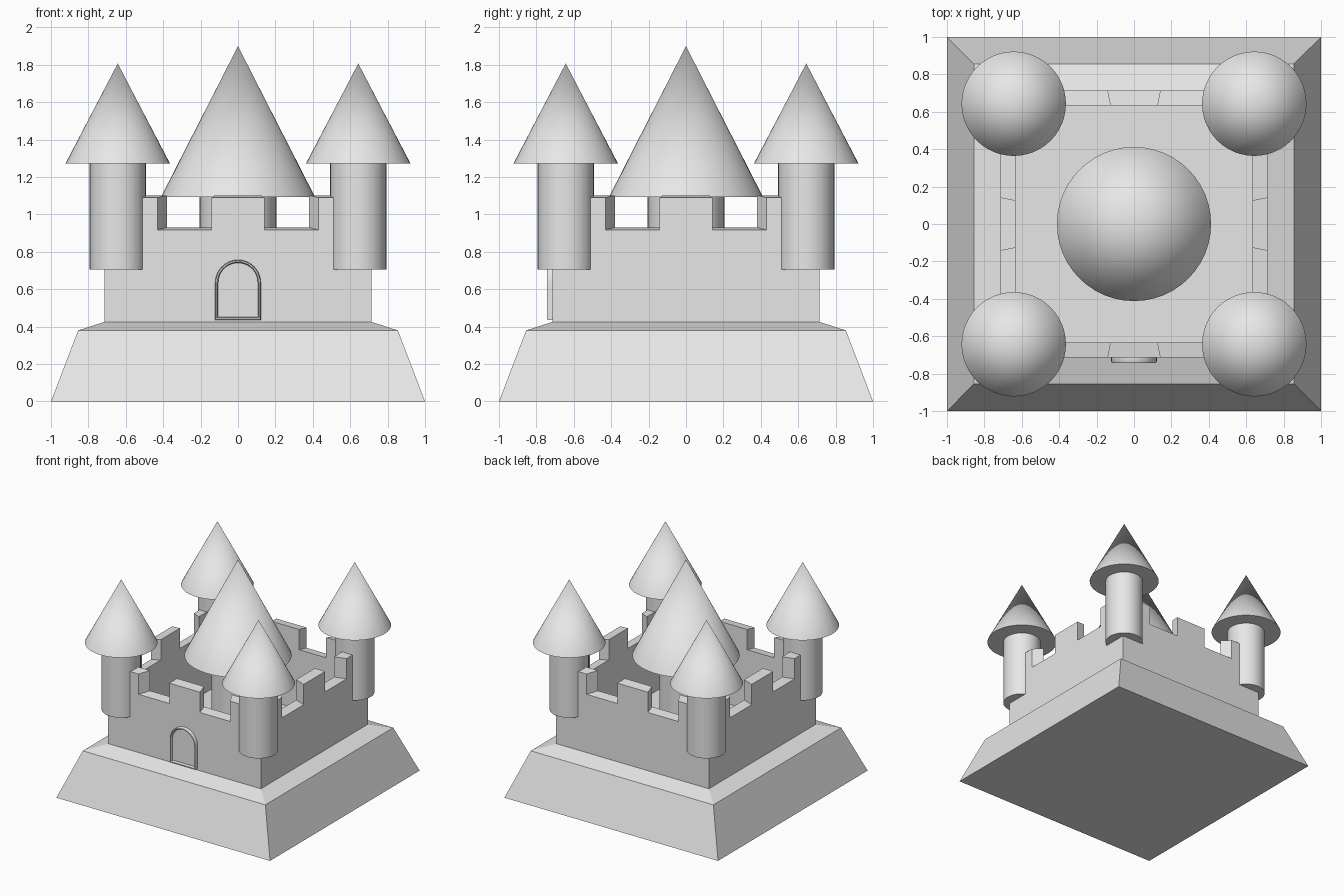
import bpy, bmesh
from math import cos, sin, pi
from mathutils import Matrix

cube = bpy.data.objects.get("Cube")
if cube:
    bpy.data.objects.remove(cube, do_unlink=True)

stone = bpy.data.materials.new("light_grey_stone")
stone.use_nodes = True
GREY = (0.8, 0.8, 0.8, 1)
stone.diffuse_color = GREY
stone.node_tree.nodes["Principled BSDF"].inputs["Base Color"].default_value = GREY


def finish(name, bm, smooth=False):
    bmesh.ops.remove_doubles(bm, verts=bm.verts, dist=0.0001)
    bmesh.ops.recalc_face_normals(bm, faces=bm.faces)
    mesh = bpy.data.meshes.new(name)
    bm.to_mesh(mesh)
    bm.free()
    mesh.materials.append(stone)
    obj = bpy.data.objects.new(name, mesh)
    bpy.context.collection.objects.link(obj)
    if smooth:
        bpy.ops.object.select_all(action='DESELECT')
        obj.select_set(True)
        bpy.context.view_layer.objects.active = obj
        bpy.ops.object.shade_smooth_by_angle(angle=pi / 6)
    return obj


def loft(bm, rings, cap_start=True, cap_end=True):
    """Join matching closed rings of points with quads."""
    loops = [[bm.verts.new(p) for p in ring] for ring in rings]
    n = len(loops[0])
    for a, b in zip(loops, loops[1:]):
        for i in range(n):
            j = (i + 1) % n
            bm.faces.new((a[i], a[j], b[j], b[i]))
    if cap_start:
        bm.faces.new(loops[0])
    if cap_end:
        bm.faces.new(loops[-1])


def round_part(name, x, y, z0, z1, r0, r1, sides=48):
    bm = bmesh.new()
    place = Matrix.Translation((x, y, (z0 + z1) / 2))
    bmesh.ops.create_cone(bm, cap_ends=True, segments=sides, radius1=r0,
                          radius2=r1, depth=z1 - z0, matrix=place)
    return finish(name, bm, smooth=True)


# Sloping square plinth
bm = bmesh.new()
corners = [(-1, -1), (1, -1), (1, 1), (-1, 1)]
loft(bm, [[(x * h, y * h, z) for x, y in corners]
          for h, z in [(1, 0), (0.855, 0.38), (0.715, 0.425)]])
finish("plinth", bm)

# Four battlemented walls; the inner outline shrinks toward the centre
OUT, SHRINK = 0.715, 0.885
half = [(-OUT, 0.42), (-OUT, 1.09), (-0.43, 1.09),
        (-0.43, 0.918), (-0.143, 0.918), (-0.143, 1.09)]
outline = half + [(-x, z) for x, z in reversed(half)]
outer = [(x, -OUT, z) for x, z in outline]
inner = [(x * SHRINK, -OUT * SHRINK, z + (0.012 if z > 0.5 else 0))
         for x, z in outline]
for i, side in enumerate(["front", "left", "back", "right"]):
    bm = bmesh.new()
    loft(bm, [outer, inner])
    bm.transform(Matrix.Rotation(i * pi / 2, 4, 'Z'))
    finish(side + "_wall", bm)

# Central keep
round_part("keep", 0, 0, 0.42, 1.1, 0.205, 0.205)
round_part("keep_roof", 0, 0, 1.093, 1.9, 0.412, 0)

# Corner towers
C = 0.643
for sx, lr in [(-1, "right"), (1, "left")]:
    for sy, fb in [(-1, "front"), (1, "back")]:
        label = fb + "_" + lr
        round_part(label + "_tower", sx * C, sy * C, 0.705, 1.28, 0.15, 0.15)
        round_part(label + "_tower_roof", sx * C, sy * C, 1.273, 1.807, 0.279, 0)


# Arched door with a raised rim
def arch(inset, y, steps=20):
    r, bottom, spring = 0.122 - inset, 0.435 + inset, 0.635
    pts = [(-r, y, bottom), (r, y, bottom)]
    return pts + [(r * cos(pi * k / steps), y, spring + r * sin(pi * k / steps))
                  for k in range(steps + 1)]


bm = bmesh.new()
loft(bm, [arch(0, -0.71), arch(0, -0.735), arch(0.004, -0.743),
          arch(0.011, -0.743), arch(0.016, -0.735), arch(0.016, -0.722)])
finish("door", bm, smooth=True)
